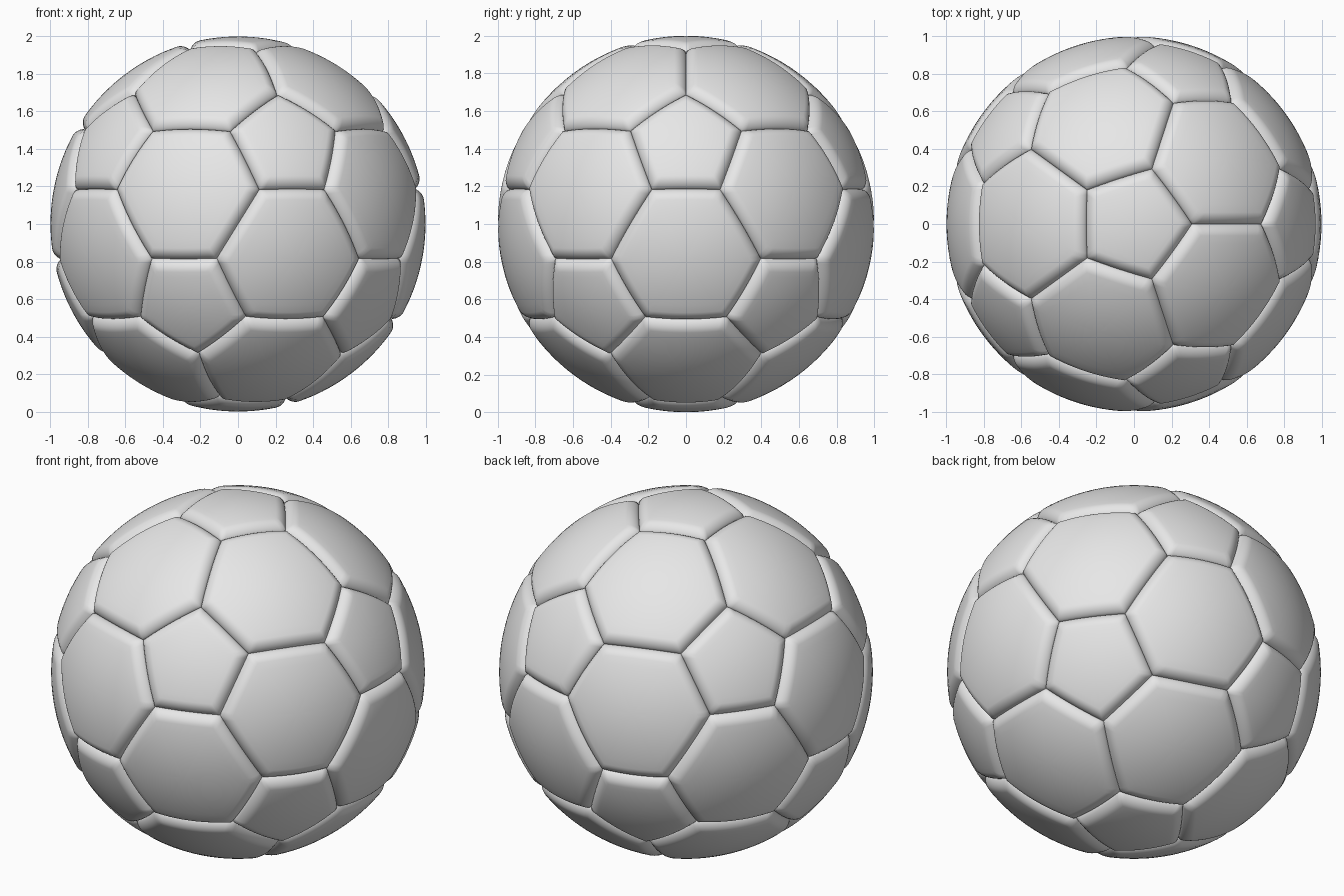
import bpy, bmesh, math
from mathutils import Vector

if "Cube" in bpy.data.objects:
    bpy.data.objects.remove(bpy.data.objects["Cube"])

R = 1.0          # outer radius
DEPTH = 0.042    # seam depth
W = 0.065        # width of the rounded panel border
T = 0.314        # truncation of the icosahedron edges
N = 14           # samples per panel edge

# icosahedron corners: poles plus two staggered rings
ico = [Vector((0, 0, 1)), Vector((0, 0, -1))]
h, r = 1 / math.sqrt(5), 2 / math.sqrt(5)
for k in range(5):
    a = math.radians(72 * k)
    ico.append(Vector((r * math.cos(a), r * math.sin(a), h)))
    a += math.radians(36)
    ico.append(Vector((r * math.cos(a), r * math.sin(a), -h)))


def near(i, j):
    return i != j and (ico[i] - ico[j]).length < 1.2


def ordered(pts):
    """Sort panel corners anticlockwise around their centre."""
    c = sum(pts, Vector()).normalized()
    u = (pts[0] - c * pts[0].dot(c)).normalized()
    v = c.cross(u)
    return c, sorted(pts, key=lambda p: math.atan2(p.dot(v), p.dot(u)))


# panel outlines: 12 pentagons and 20 hexagons
panels = []
for i in range(12):
    panels.append([ico[i].lerp(ico[j], T).normalized() for j in range(12) if near(i, j)])
    for j in range(i):
        for k in range(j):
            if near(i, j) and near(j, k) and near(i, k):
                tri = (i, j, k)
                panels.append([ico[p].lerp(ico[q], T).normalized()
                               for p in tri for q in tri if p != q])


def radius(d):
    """Padded profile: rounds down into the seam."""
    u = max(0.0, 1 - d / W)
    return R - DEPTH * (0.5 * u * u + 0.5 * (1 - math.sqrt(1 - u * u)))


bm = bmesh.new()
border = [0, 0.002, 0.006, 0.012, 0.02, 0.03, 0.042, 0.054, 0.065]
for pts in panels:
    c, pts = ordered(pts)
    n = len(pts)
    outline, apothem = [], []
    for i in range(n):
        a, b = pts[i], pts[(i + 1) % n]
        for s in range(N):
            outline.append(a.lerp(b, s / N).normalized())
            apothem.append(math.acos(c.dot((a + b).normalized())))
    mean = sum(apothem) / len(apothem)
    steps = [d / mean for d in border]
    steps += [steps[-1] + (1 - steps[-1]) * q / 7 for q in range(1, 7)]
    rings = []
    for f in steps:
        rings.append([bm.verts.new(p.lerp(c, f).normalized() * radius(f * ap))
                      for p, ap in zip(outline, apothem)])
    m = len(outline)
    for lo, hi in zip(rings, rings[1:]):
        for i in range(m):
            j = (i + 1) % m
            bm.faces.new((lo[i], lo[j], hi[j], hi[i]))
    mid = bm.verts.new(c * R)
    for i in range(m):
        bm.faces.new((rings[-1][i], rings[-1][(i + 1) % m], mid))

bmesh.ops.translate(bm, verts=bm.verts, vec=(0, 0, 1))
for f in bm.faces:
    f.smooth = True
me = bpy.data.meshes.new("ball_panels")
bm.to_mesh(me)
bm.free()
ball = bpy.data.objects.new("ball_panels", me)
bpy.context.collection.objects.link(ball)

# single light grey colour
mat = bpy.data.materials.new("light grey")
mat.diffuse_color = (0.8, 0.8, 0.8, 1)
mat.use_nodes = True
mat.node_tree.nodes["Principled BSDF"].inputs["Base Color"].default_value = mat.diffuse_color
me.materials.append(mat)
